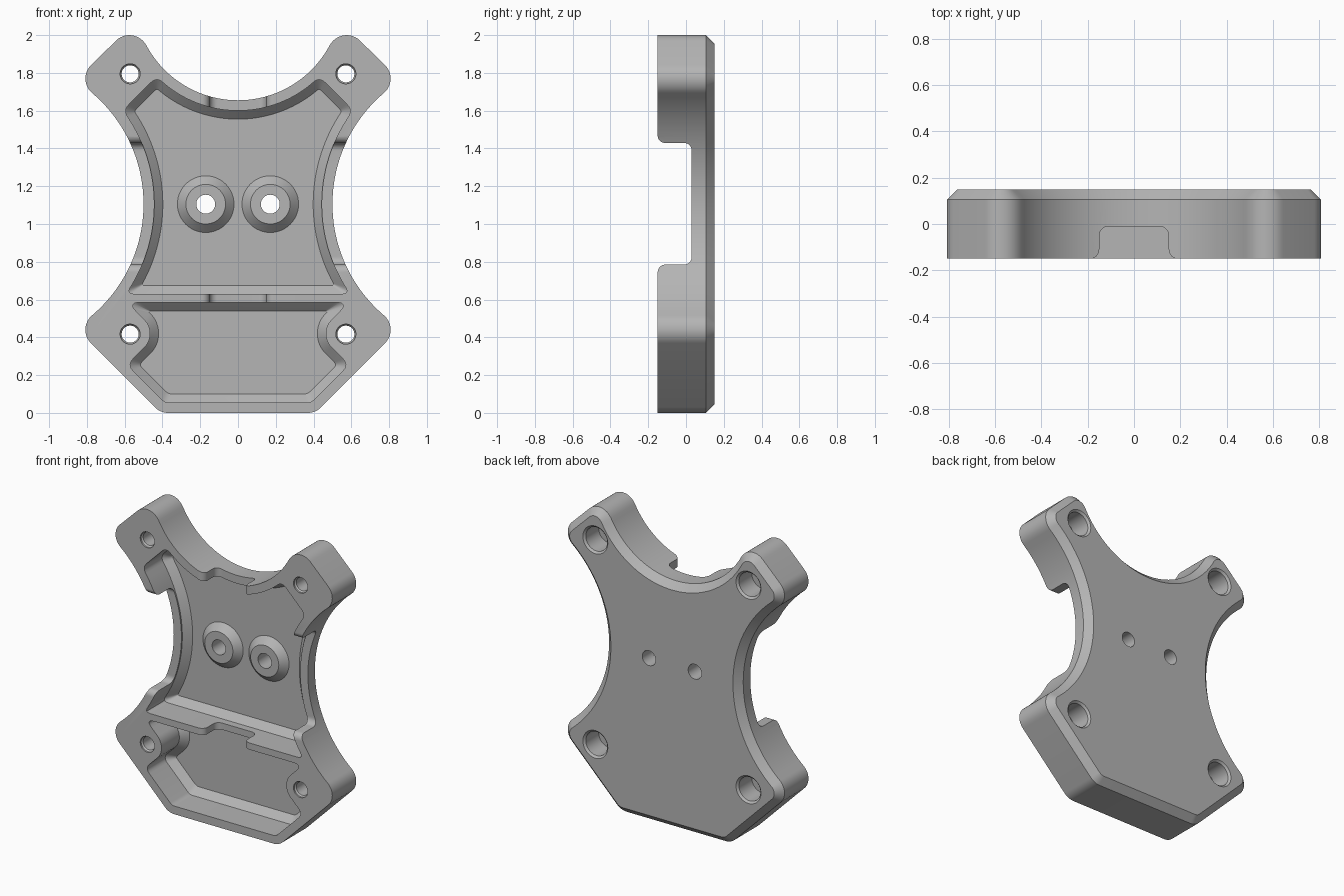
import bpy, bmesh
from math import sin, cos, radians, degrees, atan2, sqrt

if "Cube" in bpy.data.objects:
    bpy.data.objects.remove(bpy.data.objects["Cube"])

grey = bpy.data.materials.new("plain grey")
grey.use_nodes = True
grey.diffuse_color = (0.46, 0.46, 0.46, 1)
grey.node_tree.nodes["Principled BSDF"].inputs["Base Color"].default_value = (0.46, 0.46, 0.46, 1)

FRONT, SHOULDER, BACK = -0.15, 0.105, 0.15
FLOOR, SLOPE = 0.085, 0.045
R2 = sqrt(2)

# Shared construction circles: top scoop and side scoop
TOP, TOP_R = (0, 2.205), 0.55
SIDE, SIDE_R = (1.272, 1.105), 0.772


def arc(c, r, a0, a1, n, first=0):
    """Points on an arc, angles in degrees."""
    steps = [radians(a0 + (a1 - a0) * i / n) for i in range(first, n + 1)]
    return [(c[0] + r * cos(a), c[1] + r * sin(a)) for a in steps]


def soften(p0, corner, p1, n=6):
    """Rounded corner between two points."""
    pts = []
    for i in range(n + 1):
        t = i / n
        k = ((1 - t) ** 2, 2 * t * (1 - t), t * t)
        pts.append(tuple(k[0] * a + k[1] * b + k[2] * c for a, b, c in zip(p0, corner, p1)))
    return pts


def toward(p, q, d):
    """Point at distance d from p on the way to q."""
    dx, dz = q[0] - p[0], q[1] - p[1]
    s = d / sqrt(dx * dx + dz * dz)
    return (p[0] + dx * s, p[1] + dz * s)


def mirrored(half):
    return half + [(-x, z) for x, z in reversed(half) if abs(x) > 1e-5]


def circle(x, z, r, n=48):
    return arc((x, z), r, 0, 360 - 360 / n, n - 1)


def angle(c, p):
    return degrees(atan2(p[1] - c[1], p[0] - c[0]))


def loft(name, sections, place=lambda u, v, w: (u, w, v)):
    """Solid through a list of (outline, depth) sections."""
    bm = bmesh.new()
    rings = [[bm.verts.new(place(u, v, w)) for u, v in pts] for pts, w in sections]
    n = len(rings[0])
    for a, b in zip(rings, rings[1:]):
        for i in range(n):
            j = (i + 1) % n
            bm.faces.new((a[i], a[j], b[j], b[i]))
    bm.faces.new(rings[0])
    bm.faces.new(rings[-1])
    bmesh.ops.recalc_face_normals(bm, faces=bm.faces)
    mesh = bpy.data.meshes.new(name)
    bm.to_mesh(mesh)
    bm.free()
    mesh.materials.append(grey)
    ob = bpy.data.objects.new(name, mesh)
    bpy.context.collection.objects.link(ob)
    return ob


def combine(target, tool, operation):
    """Apply a boolean and remove the helper."""
    tool.hide_render = True
    mod = target.modifiers.new("join", "BOOLEAN")
    mod.operation, mod.object, mod.solver = operation, tool, "EXACT"
    bpy.context.view_layer.objects.active = target
    bpy.ops.object.modifier_apply(modifier=mod.name)
    bpy.data.objects.remove(tool)


def body_outline(o):
    """Outer shape, inset by o."""
    ear_top, ear_side, ear_low, foot = (0.575, 1.9), (0.708, 1.77), (0.708, 0.44), (0.369, 0.1)
    r = 0.1 - o
    t, s = angle(TOP, ear_top), angle(ear_side, SIDE)
    half = arc(TOP, TOP_R + o, -90, t, 24)
    half += arc(ear_top, r, 180 + t, 45, 12, 1)
    half += arc(ear_side, r, 45, s, 12)
    half += arc(SIDE, SIDE_R + o, 180 + s, 180 - s, 40, 1)
    half += arc(ear_low, r, -s, -45, 12, 1)
    half += arc(foot, r, -45, -90, 8)
    return mirrored(half)


def upper_pocket(o):
    """Large recess, inset by o."""
    rt, rs, floor_z = TOP_R + 0.055 + o, SIDE_R + 0.057 + o, 0.63 + o
    diag = 2.21 - R2 * o
    # Corners where the slanted edge meets both scoops
    g = diag - TOP[1]
    x = (g + sqrt(2 * rt * rt - g * g)) / 2
    c1 = (x, diag - x)
    h = diag - SIDE[1]
    m, d = (SIDE[0] + h) / 2, (SIDE[0] - h) / 2
    x = m - sqrt(rs * rs / 2 - d * d)
    c2 = (x, diag - x)
    c3 = (SIDE[0] - sqrt(rs * rs - (SIDE[1] - floor_z) ** 2), floor_z)
    trim = 0.045 - 0.7 * o
    top = arc(TOP, rt, -90, angle(TOP, c1) - degrees(trim / rt), 24)
    a2 = angle(SIDE, c2) + degrees(trim / rs)
    a3 = angle(SIDE, c3) % 360 - degrees(trim / rs)
    side = arc(SIDE, rs, a2, a3, 32)
    half = top + soften(top[-1], c1, toward(c1, c2, trim))[1:]
    half += soften(toward(c2, c1, trim), c2, side[0])[:-1] + side
    half += soften(side[-1], c3, (c3[0] - trim, floor_z))[1:]
    return mirrored(half)


def lower_pocket(o):
    """Small recess that wraps around the lower screw posts."""
    post, r = (0.57, 0.42), 0.105 + o
    top, low, diag = 0.585 - o, 0.055 + o, 0.332 - R2 * o
    c1 = (top + 0.15 - R2 * r, top)
    total = 0.99 - R2 * r
    c2 = ((total + diag) / 2, (total - diag) / 2)
    c3 = (diag + low, low)
    wrap = arc(post, r, 135, 225, 16)
    d1, d2, d3 = 0.07 - 1.2 * o, 0.045 - 0.6 * o, 0.02
    half = soften((c1[0] - d1, top), c1, toward(c1, wrap[0], d1)) + wrap
    half += soften(toward(c2, wrap[-1], d2), c2, toward(c2, c3, d2))
    half += soften(toward(c3, c2, d3), c3, (c3[0] - d3, low))
    return mirrored(half)


def notch(w, depth, r=0.04):
    """Slot section with rounded lips and rounded inner corners."""
    half = [(w + r, -0.3)]
    half += arc((w + r, FRONT + r), r, 270, 180, 8)
    half += arc((w - r, depth - r), r, 0, 90, 8)
    return mirrored(half)


# Body with chamfered back edge
plate = loft("mounting_plate", [(body_outline(0), FRONT), (body_outline(0), SHOULDER),
                                (body_outline(BACK - SHOULDER), BACK)])

# Recesses with sloped feet
for shape in (upper_pocket, lower_pocket):
    cut = loft("recess_cutter", [(shape(0), -0.3), (shape(0), FLOOR - SLOPE), (shape(SLOPE), FLOOR)])
    combine(plate, cut, "DIFFERENCE")

# Cable notches: through both sides, and through the top wall and divider
side_cut = loft("side_notch_cutter", [(notch(0.322, 0.03), -1), (notch(0.322, 0.03), 1)],
                lambda u, v, w: (w, v, 1.107 + u))
combine(plate, side_cut, "DIFFERENCE")
top_cut = loft("top_notch_cutter", [(notch(0.15, -0.01), 0.35), (notch(0.15, -0.01), 2.1)],
               lambda u, v, w: (u, v, w))
combine(plate, top_cut, "DIFFERENCE")


def turned(name, x, z, profile):
    """Round solid from (radius, depth) pairs."""
    return loft(name, [(circle(x, z, r), y) for r, y in profile])


for s in (-1, 1):
    # Conical bosses with through holes
    x, z = 0.171 * s, 1.105
    combine(plate, turned("boss", x, z, [(0.165, 0.1), (0.105, 0.04)]), "UNION")
    combine(plate, turned("boss_hole", x, z, [(0.05, -0.3), (0.05, 0.3)]), "DIFFERENCE")
    # Counterbored screw holes in the ears
    for z in (1.795, 0.417):
        hole = turned("screw_hole", 0.571 * s, z,
                      [(0.053, -0.3), (0.053, FRONT + 0.01), (0.045, FRONT + 0.02), (0.045, 0),
                       (0.08, 0), (0.08, 0.137), (0.093, BACK), (0.093, 0.3)])
        combine(plate, hole, "DIFFERENCE")

bpy.ops.object.select_all(action="DESELECT")
plate.select_set(True)
bpy.context.view_layer.objects.active = plate
bpy.ops.object.shade_smooth_by_angle(angle=radians(30))
